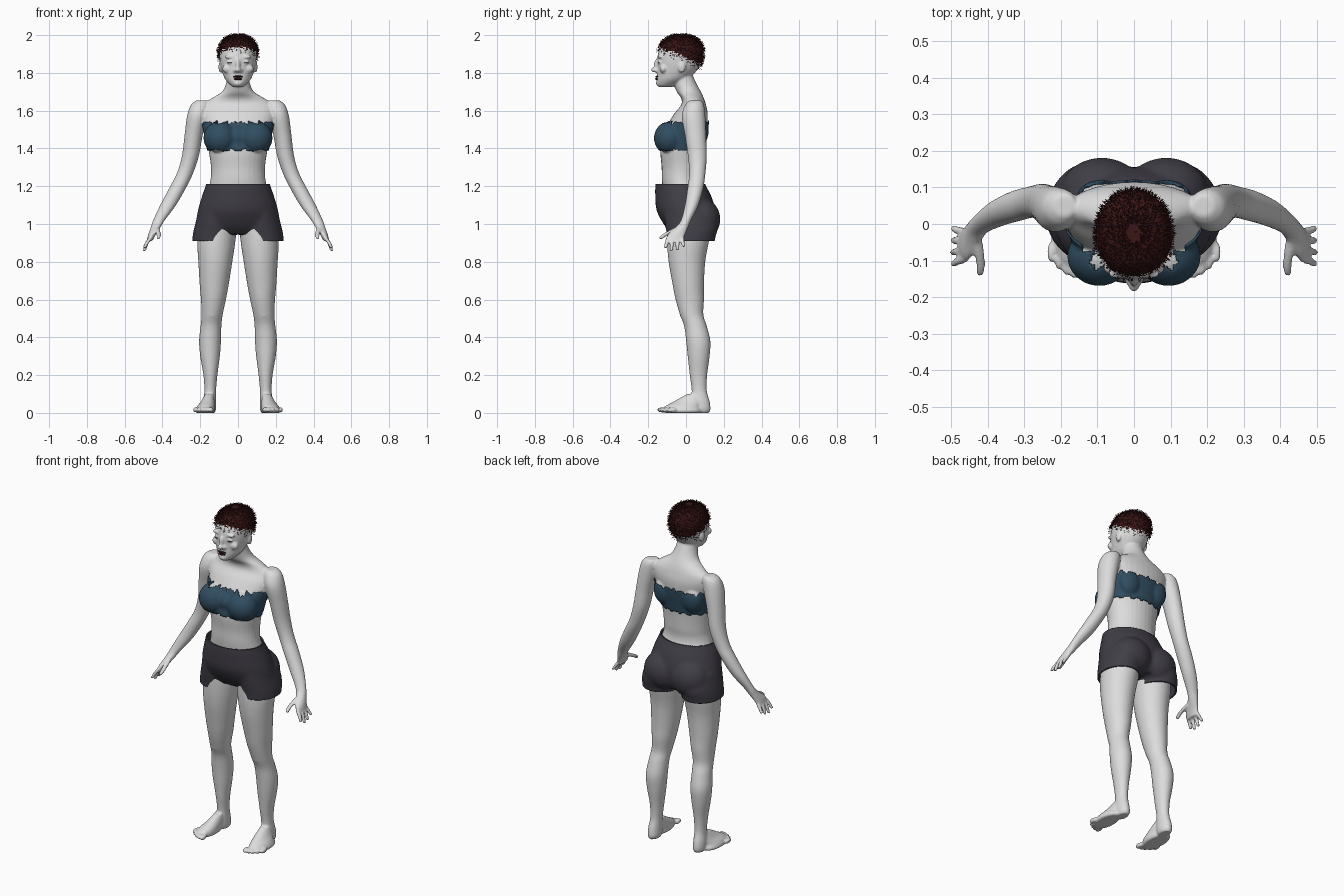
import bpy, bmesh, math, random
from mathutils import Vector, Matrix

random.seed(4)
default_cube = bpy.data.objects.get("Cube")
if default_cube:
    bpy.data.objects.remove(default_cube, do_unlink=True)


def material(name, *rgb):
    mat = bpy.data.materials.new(name)
    mat.use_nodes = True
    mat.diffuse_color = (*rgb, 1)
    mat.node_tree.nodes["Principled BSDF"].inputs["Base Color"].default_value = (*rgb, 1)
    return mat


SKIN = material("pale skin", .72, .72, .72)
HAIR = material("dark red hair", .045, .008, .008)
LIPS = material("dark lips", .035, .008, .008)
BLUE = material("blue fabric", .03, .075, .12)
GREY = material("charcoal fabric", .052, .048, .062)


def catmull(a, b, c, d, t):
    return [(2*q + (r - p)*t + (2*p - 5*q + 4*r - s)*t*t + (3*q - p - 3*r + s)*t**3) / 2
            for p, q, r, s in zip(a, b, c, d)]


def loft(bm, rings, sides=(1,), grow=0, n=32, steps=5):
    """Closed skin over level ovals given as x, y, z, half width, half depth."""
    padded = [rings[0], *rings, rings[-1]]
    smooth = [catmull(*padded[i:i + 4], k / steps)
              for i in range(len(rings) - 1) for k in range(steps)] + [rings[-1]]
    for side in sides:
        loops = []
        for x, y, z, rx, ry in smooth:
            rx, ry = max(rx, .003) + grow, max(ry, .003) + grow
            loops.append([bm.verts.new((side*x + rx*math.cos(a), y + ry*math.sin(a), z))
                          for a in (math.tau*k/n for k in range(n))])
        for low, high in zip(loops, loops[1:]):
            for k in range(n):
                j = (k + 1) % n
                bm.faces.new((low[k], low[j], high[j], high[k]))
        bm.faces.new(loops[0])
        bm.faces.new(loops[-1])


def blob(bm, centre, radii, sides=(1,), grow=0):
    for side in sides:
        place = Matrix.Translation((side*centre[0], centre[1], centre[2]))
        scale = Matrix.Diagonal([r + grow for r in radii] + [1])
        bmesh.ops.create_uvsphere(bm, u_segments=24, v_segments=16, radius=1, matrix=place @ scale)


def build(name, bm, mat, voxel=None, relax=3):
    """Make an object, optionally fusing its overlapping volumes into one skin."""
    bmesh.ops.recalc_face_normals(bm, faces=bm.faces)
    mesh = bpy.data.meshes.new(name)
    bm.to_mesh(mesh)
    bm.free()
    ob = bpy.data.objects.new(name, mesh)
    bpy.context.scene.collection.objects.link(ob)
    if voxel:
        fuse = ob.modifiers.new("fuse", "REMESH")
        fuse.mode = "VOXEL"
        fuse.voxel_size = voxel
        soften = ob.modifiers.new("soften", "SMOOTH")
        soften.iterations = relax
        bpy.context.view_layer.update()
        graph = bpy.context.evaluated_depsgraph_get()
        baked = bpy.data.meshes.new_from_object(ob.evaluated_get(graph))
        ob.modifiers.clear()
        ob.data = baked
    ob.data.materials.clear()
    ob.data.materials.append(mat)
    ob.data.shade_smooth()
    return ob


def thicken(ob, thickness):
    shell = ob.modifiers.new("cloth thickness", "SOLIDIFY")
    shell.thickness = thickness
    shell.offset = -1


BOTH = (1, -1)

TORSO = [(0, .01, .98, .17, .1), (0, .01, 1.1, .18, .12), (0, -.02, 1.22, .148, .107),
         (0, -.02, 1.3, .143, .109), (0, -.02, 1.4, .158, .115), (0, 0, 1.5, .178, .11),
         (0, .025, 1.58, .195, .09), (0, .04, 1.63, .185, .066), (0, .035, 1.665, .14, .06),
         (0, .015, 1.7, .085, .064), (0, -.005, 1.745, .063, .06), (0, -.02, 1.8, .055, .05)]
HEAD = [(0, -.11, 1.725, .025, .035), (0, -.095, 1.74, .045, .06), (0, -.07, 1.77, .07, .085),
        (0, -.045, 1.82, .088, .108), (0, -.035, 1.87, .097, .118), (0, -.028, 1.92, .098, .115),
        (0, -.025, 1.96, .082, .096), (0, -.025, 1.983, .054, .064), (0, -.025, 1.993, .022, .026)]
ARM = [(.19, .05, 1.655, .03, .03), (.2, .045, 1.63, .05, .05), (.215, .04, 1.57, .055, .062),
       (.235, .05, 1.47, .048, .056), (.252, .06, 1.36, .045, .05), (.28, .06, 1.27, .043, .043),
       (.32, .05, 1.19, .044, .042), (.37, .03, 1.1, .042, .036), (.418, 0, 1.02, .031, .027),
       (.435, -.02, .985, .026, .033), (.455, -.05, .945, .02, .046), (.468, -.06, .91, .015, .044)]
LEG = [(.105, .02, 1.0, .1, .12), (.115, .01, .9, .1, .11), (.12, .005, .8, .09, .097),
       (.126, .012, .68, .077, .083), (.13, .02, .6, .066, .075), (.137, .03, .52, .056, .062),
       (.143, .05, .46, .055, .06), (.148, .065, .38, .058, .064), (.148, .067, .3, .052, .058),
       (.146, .066, .2, .037, .046), (.147, .07, .12, .031, .04), (.15, .075, .06, .034, .05),
       (.15, .08, .02, .034, .05), (.15, .08, 0, .027, .042)]
FOOT = [(.152, .045, .1, .022, .04), (.16, .01, .06, .036, .075), (.17, -.02, .035, .047, .09),
        (.175, -.02, .012, .053, .1), (.175, -.02, 0, .046, .09)]


def chest(bm, grow=0):
    loft(bm, TORSO, grow=grow)
    blob(bm, (.095, -.088, 1.455), (.08, .074, .08), BOTH, grow)
    blob(bm, (.09, .07, 1.5), (.06, .043, .08), BOTH, grow)


# Body: torso, limbs and head fused together
body = bmesh.new()
chest(body)
loft(body, HEAD)
for limb in (ARM, LEG, FOOT):
    loft(body, limb, BOTH)
blob(body, (.137, -.01, .53), (.03, .024, .035), BOTH)

# Fingers from little to index, then the thumb
for root, tip, end in ((-.022, -.012, .878), (-.046, -.045, .86), (-.07, -.078, .858), (-.094, -.11, .872)):
    loft(body, [(.462, root, .93, .011, .012), (.482, (root + tip) / 2, .9, .011, .011),
                (.496, tip, end, .009, .009)], BOTH, n=12)
loft(body, [(.432, -.03, .985, .014, .022), (.422, -.085, .957, .013, .022),
            (.42, -.122, .935, .012, .016), (.424, -.135, .92, .008, .01)], BOTH, n=12)

# Toes from big to little
for i in range(5):
    blob(body, (.143 + .021*i, -.125 + .003*i*i, .016), (.014 - .001*i, .028, .014), BOTH)

# Face: nose, nostrils, brows, eyelids, cheeks, chin and ears
blob(body, (0, -.152, 1.842), (.013, .018, .036))
blob(body, (0, -.168, 1.816), (.015, .018, .013))
blob(body, (.014, -.155, 1.812), (.011, .014, .01), BOTH)
blob(body, (.04, -.136, 1.885), (.032, .014, .01), BOTH)
blob(body, (.041, -.136, 1.857), (.019, .013, .011), BOTH)
blob(body, (.052, -.12, 1.822), (.032, .02, .024), BOTH)
blob(body, (0, -.14, 1.745), (.026, .02, .016))
blob(body, (.092, -.022, 1.832), (.011, .02, .032), BOTH)
build("body", body, SKIN, voxel=.006)

# Lips and lash lines
lips = bmesh.new()
blob(lips, (0, -.151, 1.78), (.027, .011, .006))
blob(lips, (0, -.151, 1.768), (.022, .012, .007))
build("lips", lips, LIPS)
lashes = bmesh.new()
blob(lashes, (.041, -.142, 1.853), (.016, .008, .002), BOTH)
build("lash_lines", lashes, LIPS)

# Cropped hair: a cap with a ragged hairline and short loose tufts
hair = bmesh.new()
loft(hair, HEAD, n=72, steps=9)
bmesh.ops.recalc_face_normals(hair, faces=hair.faces)
hair.normal_update()
for v in hair.verts:
    v.co += v.normal * .006


def above_hairline(face, spread):
    c = face.calc_center_median()
    return c.z - (1.868 - .42*c.y) + random.uniform(-spread, spread)


scalp = [f for f in hair.faces if above_hairline(f, .028) > 0]
spots = [(f.calc_center_median(), f.normal.copy()) for f in scalp]
ragged = [f for f in hair.faces if above_hairline(f, .012) < .008]
bmesh.ops.delete(hair, geom=ragged, context="FACES")
for centre, normal in spots:
    for _ in range(2):
        drift = Vector([random.uniform(-1, 1) for _ in "xyz"])
        across = normal.cross(drift).normalized() * .002
        base = centre + drift * .004
        hair.faces.new([hair.verts.new(p) for p in
                        (base - across, base + across, base + normal*.005 + drift*.005)])
build("hair", hair, HAIR).data.shade_flat()

# Bandeau top, with an uneven upper and lower edge
top = bmesh.new()
chest(top, grow=.008)
blob(top, (0, -.08, 1.46), (.08, .065, .065))
bandeau = build("bandeau_top", top, BLUE, voxel=.008)
cut = bmesh.new()
cut.from_mesh(bandeau.data)


def off_band(face):
    c = face.calc_center_median()
    turn = math.atan2(c.y, c.x)
    upper = 1.537 + .006*math.sin(17*turn) + .005*math.sin(29*turn)
    lower = 1.39 + .004*math.sin(13*turn) + (.012 if c.y > 0 else 0)
    return not lower < c.z < upper


bmesh.ops.delete(cut, geom=[f for f in cut.faces if off_band(f)], context="FACES")
cut.to_mesh(bandeau.data)
cut.free()
thicken(bandeau, .006)

# Shorts: hips, seat and two leg sleeves, cut open at waist and hems
hips = bmesh.new()
loft(hips, [(0, -.03, 1.26, .16, .125), (0, -.03, 1.21, .17, .132), (0, -.015, 1.15, .19, .148),
            (0, 0, 1.07, .213, .155), (0, .018, .99, .222, .13), (0, .03, .945, .19, .1)])
loft(hips, [(.115, .02, 1.06, .095, .14), (.125, .03, .98, .107, .138),
            (.13, .028, .93, .111, .128), (.13, .025, .87, .111, .122)], BOTH)
blob(hips, (.088, .085, 1.025), (.115, .097, .11), BOTH)
shorts = build("shorts", hips, GREY, voxel=.009, relax=5)
cut = bmesh.new()
cut.from_mesh(shorts.data)
for height, facing in ((1.212, (0, 0, 1)), (.91, (.06, -.1, -1))):
    geometry = cut.verts[:] + cut.edges[:] + cut.faces[:]
    bmesh.ops.bisect_plane(cut, geom=geometry, plane_co=(0, 0, height),
                           plane_no=facing if height > 1 else (0, 0, -1), clear_outer=True)
cut.to_mesh(shorts.data)
cut.free()
thicken(shorts, .009)
